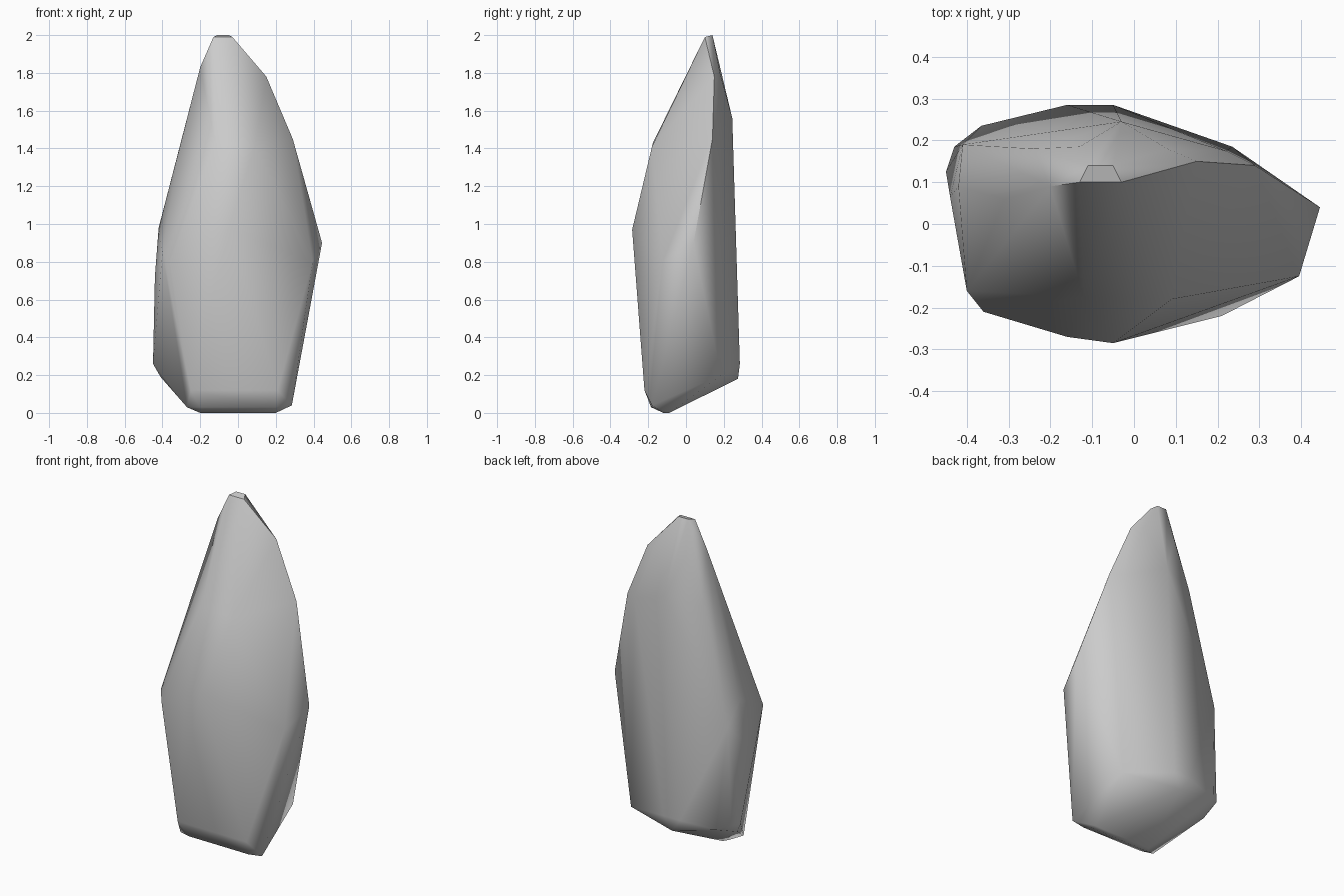
import bpy, bmesh, math

# Corner points of the standing stone; the surface is their convex hull
crown = [(-.13, .10, 1.99), (-.03, .10, 1.99), (-.11, .14, 2), (-.05, .14, 2),
         (-.20, .09, 1.83), (.15, .15, 1.78), (.08, .18, 1.80), (-.13, .185, 1.80)]
shoulder = [(-.12, -.175, 1.43), (.09, -.18, 1.41), (.29, .14, 1.45), (-.31, .06, 1.40),
            (-.03, .245, 1.56), (-.24, .18, 1.52), (.22, .175, 1.45)]
waist = [(-.05, -.285, .97), (-.16, -.27, .93), (.445, .04, .90), (.395, -.125, .80),
         (-.36, -.21, .80), (-.40, -.16, .85), (-.42, .09, .98), (-.44, .065, .72),
         (-.41, .19, .85)]
foot = [(-.45, .125, .26), (-.43, .185, .26), (-.365, .235, .24), (-.16, .285, .26),
        (-.05, .285, .26), (-.10, .275, .18), (.235, .185, .20), (-.41, .10, .19),
        (-.25, -.215, .12), (.21, -.22, .12), (.285, -.18, .04),
        (-.27, -.16, .03), (-.20, -.18, .03), (.20, -.185, .03)]
base = [(-.20, -.12, 0), (.20, -.12, 0), (-.18, -.09, 0), (.20, -.09, 0)]

bm = bmesh.new()
for p in crown + shoulder + waist + foot + base:
    bm.verts.new(p)
hull = bmesh.ops.convex_hull(bm, input=bm.verts)
loose = [v for v in bm.verts if not v.link_faces]
bmesh.ops.delete(bm, geom=loose, context='VERTS')
bmesh.ops.recalc_face_normals(bm, faces=bm.faces)

mesh = bpy.data.meshes.new("standing_rock")
bm.to_mesh(mesh)
bm.free()
rock = bpy.data.objects.new("standing_rock", mesh)
bpy.context.collection.objects.link(rock)

# Soft facets with only the sharpest edges kept
bpy.context.view_layer.objects.active = rock
rock.select_set(True)
bpy.ops.object.shade_smooth_by_angle(angle=math.radians(45))
